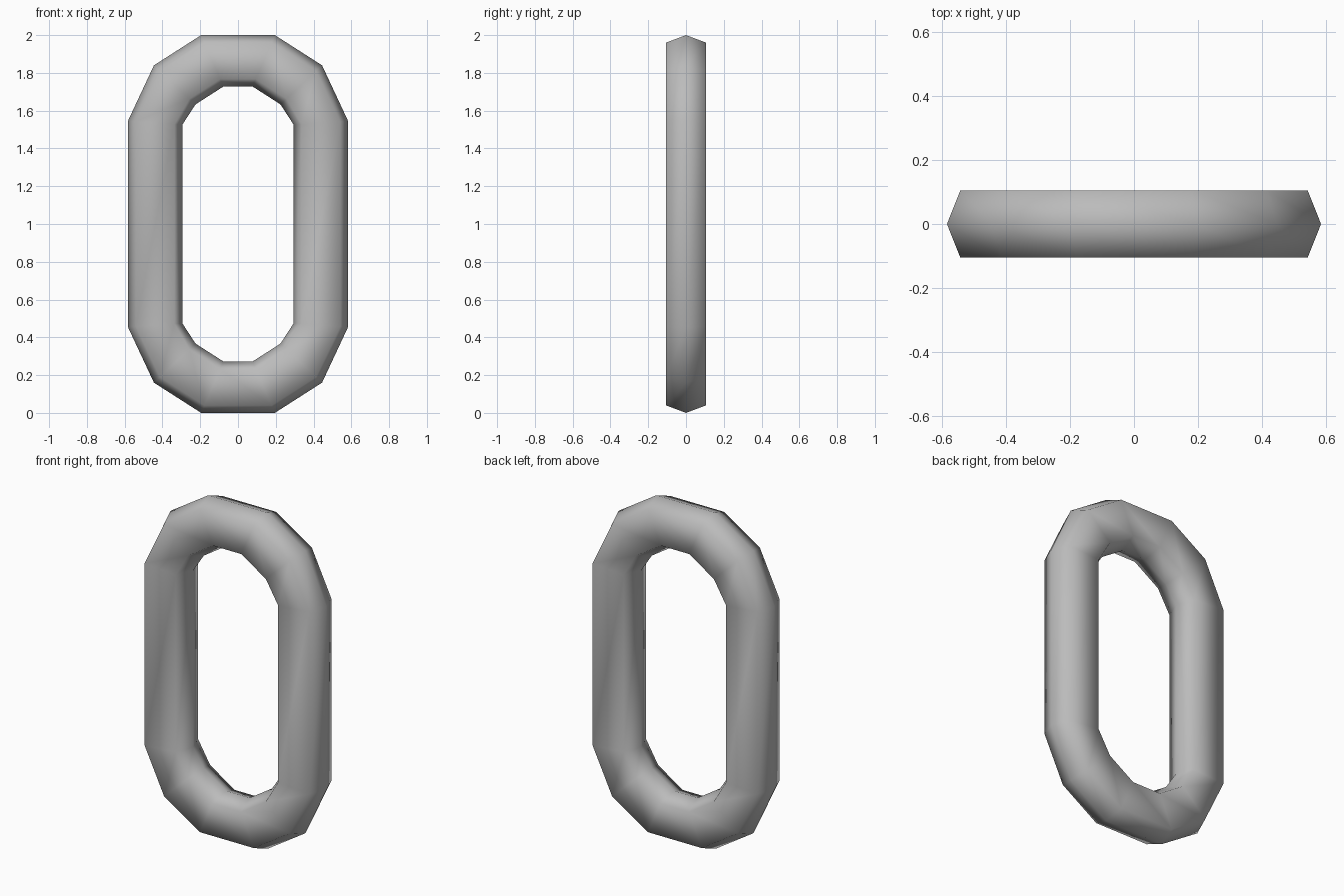
import bpy
import bmesh

cube = bpy.data.objects.get("Cube")
if cube:
    bpy.data.objects.remove(cube, do_unlink=True)

HALF_HEIGHT = 1.0
# One quarter of the link: outer and inner outline, relative to its centre
OUTER = [(0.195, 1.0), (0.445, 0.84), (0.583, 0.545)]
INNER = [(0.077, 0.728), (0.225, 0.633), (0.295, 0.525)]
# Six-sided bar section: (share of the way inward, y)
SECTION = [(0, 0), (0.145, -0.105), (0.855, -0.105),
           (1, 0), (0.855, 0.105), (0.145, 0.105)]


def full_loop(quarter):
    """Mirror a quarter outline into a closed clockwise loop."""
    right = quarter + [(x, -z) for x, z in reversed(quarter)]
    return right + [(-x, z) for x, z in reversed(right)]


steel = bpy.data.materials.new("steel grey")
steel.use_nodes = True
colour = (0.5, 0.5, 0.5, 1)
steel.diffuse_color = colour
steel.node_tree.nodes["Principled BSDF"].inputs["Base Color"].default_value = colour

# Sweep the bar section around the closed link
bm = bmesh.new()
rings = []
for (ox, oz), (ix, iz) in zip(full_loop(OUTER), full_loop(INNER)):
    rings.append([bm.verts.new((ox + (ix - ox) * t, y,
                                HALF_HEIGHT + oz + (iz - oz) * t))
                  for t, y in SECTION])
for i, ring in enumerate(rings):
    following = rings[(i + 1) % len(rings)]
    for j in range(len(SECTION)):
        k = (j + 1) % len(SECTION)
        bm.faces.new((ring[j], ring[k], following[k], following[j]))
bmesh.ops.recalc_face_normals(bm, faces=bm.faces)
for face in bm.faces:
    face.smooth = True

mesh = bpy.data.meshes.new("chain_link")
bm.to_mesh(mesh)
bm.free()
mesh.materials.append(steel)
link = bpy.data.objects.new("chain_link", mesh)
bpy.context.collection.objects.link(link)
